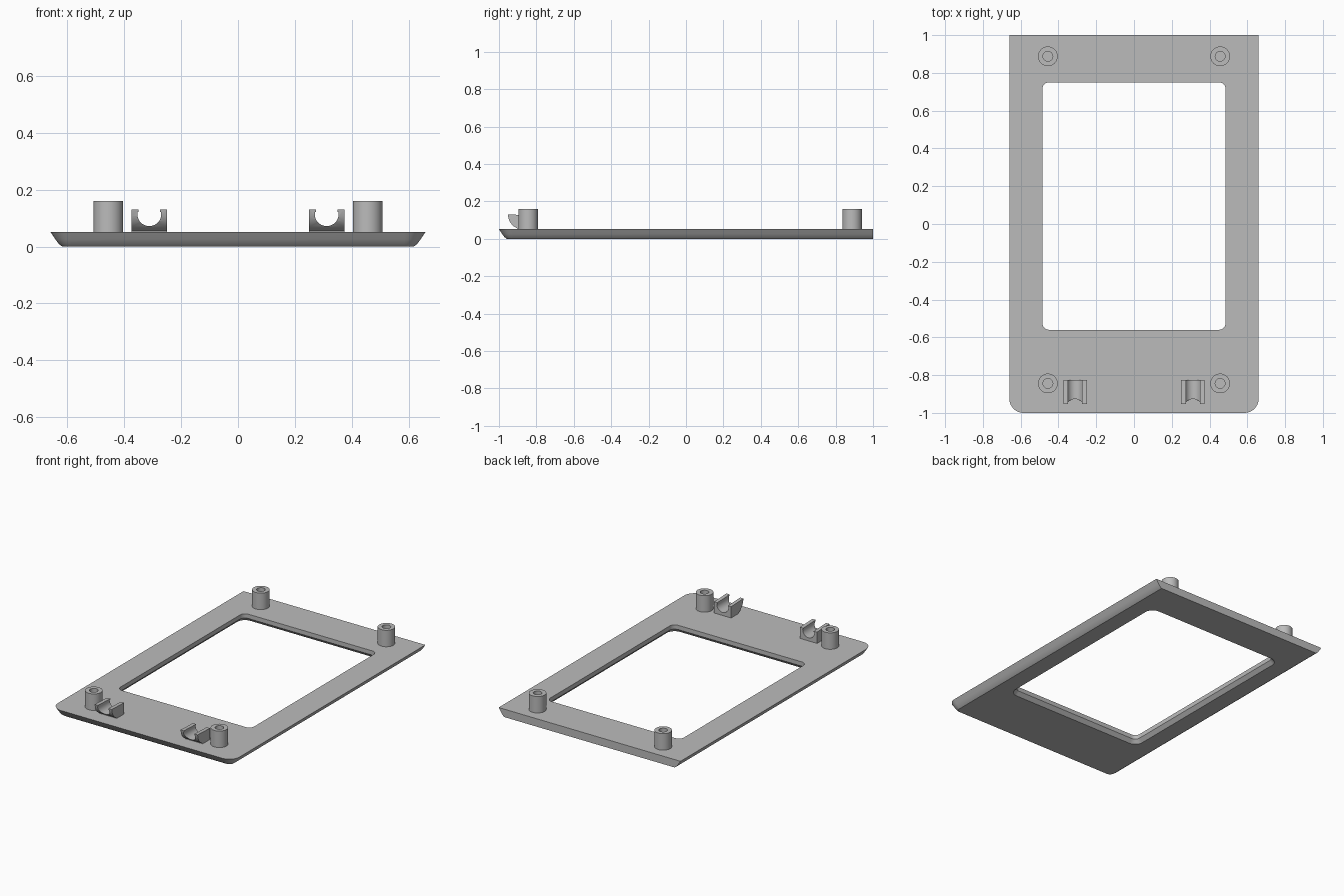
import bpy, bmesh
from math import sin, cos, pi, radians

cube = bpy.data.objects.get("Cube")
if cube:
    bpy.data.objects.remove(cube, do_unlink=True)

TOP = 0.052

grey = bpy.data.materials.new("plain grey")
grey.use_nodes = True
colour = (0.5, 0.5, 0.5, 1)
grey.diffuse_color = colour
grey.node_tree.nodes["Principled BSDF"].inputs["Base Color"].default_value = colour


def finish(bm, name):
    bmesh.ops.remove_doubles(bm, verts=bm.verts[:], dist=0.0001)
    bmesh.ops.recalc_face_normals(bm, faces=bm.faces[:])
    mesh = bpy.data.meshes.new(name)
    bm.to_mesh(mesh)
    bm.free()
    mesh.materials.append(grey)
    ob = bpy.data.objects.new(name, mesh)
    bpy.context.collection.objects.link(ob)
    return ob


def smooth(ob):
    bpy.ops.object.select_all(action='DESELECT')
    ob.select_set(True)
    bpy.context.view_layer.objects.active = ob
    bpy.ops.object.shade_smooth_by_angle(angle=radians(30))


def rounded_ring(half, front, back, r_front, r_back, z, steps=8):
    """Rounded rectangle, counter-clockwise from the back left corner."""
    corners = [(1, back, r_back, 1), (-1, back, r_back, 1),
               (-1, front, r_front, -1), (1, front, r_front, -1)]
    ring = []
    for q, (sx, y, r, sy) in enumerate(corners):
        for i in range(steps + 1):
            a = (q + i / steps) * pi / 2
            ring.append((sx * (half - r) + r * cos(a), y - sy * r + r * sin(a), z))
    return ring


def sweep(rings, name):
    """Join the rings in a closed cycle."""
    bm = bmesh.new()
    loops = [[bm.verts.new(p) for p in ring] for ring in rings]
    for k, a in enumerate(loops):
        b = loops[(k + 1) % len(loops)]
        for i in range(len(a)):
            j = (i + 1) % len(a)
            bm.faces.new((a[i], a[j], b[j], b[i]))
    return finish(bm, name)


def prism(points, offset, name):
    bm = bmesh.new()
    face = bm.faces.new([bm.verts.new(p) for p in points])
    new = bmesh.ops.extrude_face_region(bm, geom=[face])["geom"]
    bmesh.ops.translate(bm, vec=offset, verts=[v for v in new if isinstance(v, bmesh.types.BMVert)])
    return finish(bm, name)


# Frame plate: flared outer rim with a flat back, opening chamfered underneath
rim = [(0, TOP), (0.017, 0.026), (0.030, 0.009), (0.042, 0)]
rings = [rounded_ring(0.66 - d, d - 1, 1, 0.075 - d, 0, z) for d, z in rim]
rings += [rounded_ring(0.485 + d, -0.56 - d, 0.75 + d, 0.035 + d, 0.035 + d, z)
          for d, z in [(0.022, 0), (0, 0.024), (0, TOP)]]
smooth(sweep(rings, "frame_plate"))


# Hollow screw posts
def circle(x, y, r, z, n=40):
    return [(x + r * cos(2 * pi * i / n), y + r * sin(2 * pi * i / n), z) for i in range(n)]


for side, sx in (("left", 1), ("right", -1)):
    for end, y in (("front", -0.844), ("back", 0.888)):
        x = sx * 0.456
        smooth(sweep([circle(x, y, r, z) for r, z in
                      [(0.052, TOP - 0.01), (0.052, 0.16), (0.026, 0.16), (0.026, TOP - 0.01)]],
                     f"{end}_{side}_post"))

# Cradle clips: U section trimmed by a curved front side profile
for side, sx in (("left", 1), ("right", -1)):
    cx = sx * 0.312
    hw, r, zc, lip = 0.062, 0.042, 0.114, 0.038
    arc = [(r * cos(a), zc + r * sin(a)) for a in
           [radians(10 - 200 * i / 24) for i in range(25)]]
    section = [(-hw, 0.04), (hw, 0.04), (hw, 0.131), (lip, 0.131), (lip, 0.121)]
    section += arc + [(-lip, 0.121), (-lip, 0.131), (-hw, 0.131)]
    clip = prism([(cx + x, -1, z) for x, z in section], (0, 0.3, 0), f"{side}_clip")
    profile = [(-0.825, 0.04), (-0.825, 0.126), (-0.89, 0.128), (-0.953, 0.131),
               (-0.949, 0.108), (-0.94, 0.088), (-0.925, 0.07), (-0.9, 0.054), (-0.9, 0.04)]
    trim = prism([(cx - 0.1, y, z) for y, z in profile], (0.2, 0, 0), "clip_trim")
    trim.hide_render = True
    mod = clip.modifiers.new("trim", 'BOOLEAN')
    mod.operation, mod.solver, mod.object = 'INTERSECT', 'EXACT', trim
    bpy.context.view_layer.objects.active = clip
    bpy.ops.object.modifier_apply(modifier=mod.name)
    bpy.data.objects.remove(trim, do_unlink=True)
    smooth(clip)
